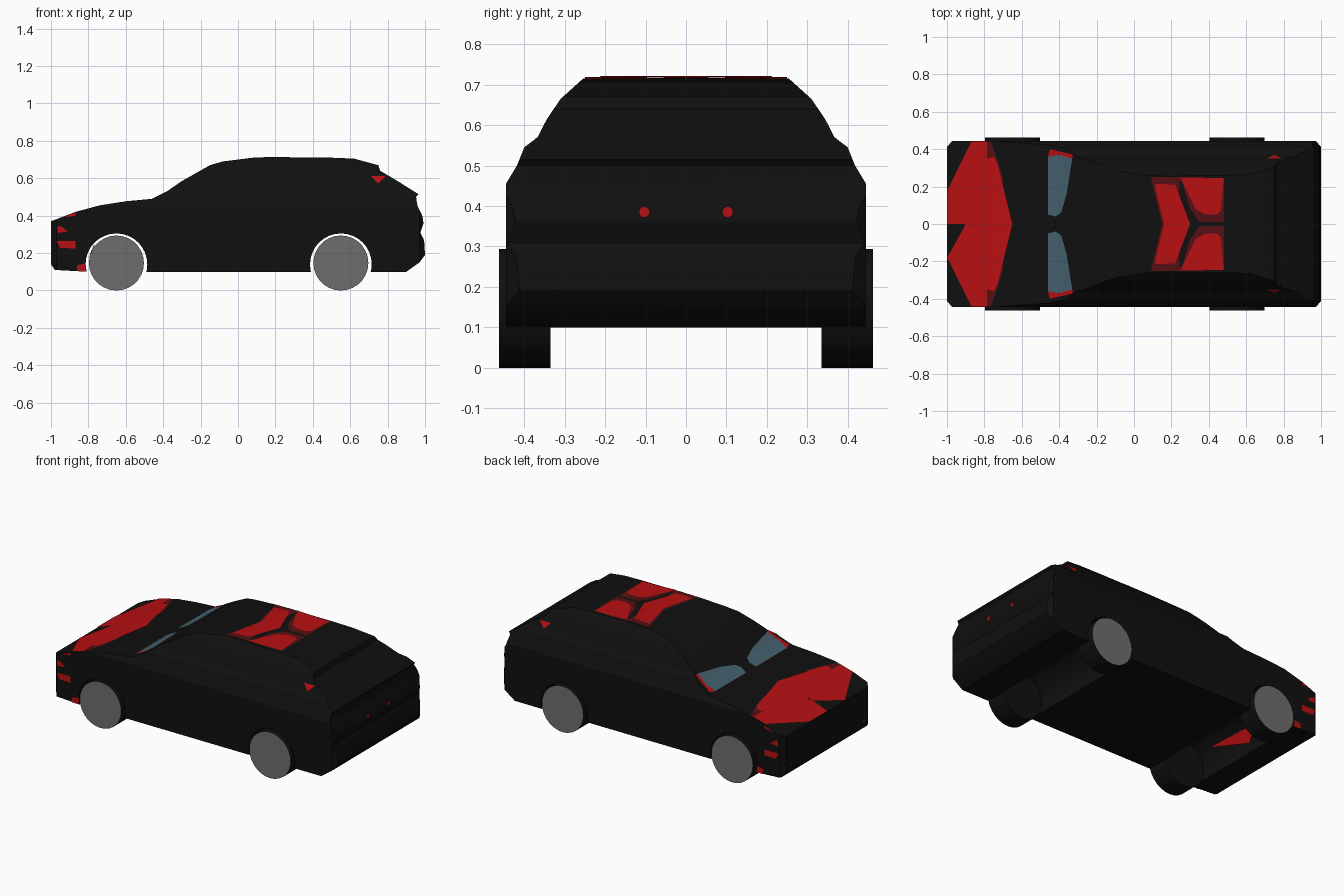
import bpy, bmesh, math
from mathutils import Vector

cube = bpy.data.objects.get("Cube")
if cube:
    bpy.data.objects.remove(cube, do_unlink=True)


def material(name, rgb):
    m = bpy.data.materials.new(name)
    m.use_nodes = True
    m.diffuse_color = (*rgb, 1)
    bsdf = m.node_tree.nodes["Principled BSDF"]
    bsdf.inputs["Base Color"].default_value = (*rgb, 1)
    bsdf.inputs["Roughness"].default_value = 0.6
    return m


BLACK = material("black paint", (0.005, 0.005, 0.005))
RED = material("bright red", (0.48, 0.005, 0.006))
DARK = material("dark red", (0.09, 0.005, 0.006))
GLASS = material("blue grey glass", (0.06, 0.12, 0.155))
GREY = material("wheel grey", (0.155, 0.155, 0.155))

# Upper side outline (x, z) from nose to tail
TOP = [(-1, .37), (-.87, .42), (-.74, .455), (-.6, .477), (-.46, .49), (-.38, .53),
       (-.3, .585), (-.15, .67), (-.08, .69), (.08, .71), (.2, .715), (.35, .71),
       (.5, .71), (.62, .705), (.75, .67), (.76, .64), (.85, .587), (.965, .515)]
TAIL = [(.952, .5), (.96, .45), (.985, .4), (.992, .36), (.975, .31), (.995, .27),
        (1, .19), (.97, .15), (.9, .1)]
# Half width (z, y) of the body at each height
WIDTH = [(.1, .445), (.455, .445), (.5, .418), (.545, .4), (.57, .367), (.615, .344),
         (.665, .31), (.715, .253)]


def lerp(table, t):
    for (a, va), (b, vb) in zip(table, table[1:]):
        if t <= b:
            return va + (vb - va) * (max(t, a) - a) / (b - a)
    return table[-1][1]


def add_object(name, bm, mats):
    me = bpy.data.meshes.new(name)
    bm.to_mesh(me)
    bm.free()
    ob = bpy.data.objects.new(name, me)
    bpy.context.collection.objects.link(ob)
    for m in mats:
        me.materials.append(m)
    return ob


def prism(name, pts, axis, reach):
    """Extrude a closed 2D outline along one axis, both ways from the middle."""
    bm = bmesh.new()

    def place(p, h):
        c = list(p)
        c.insert(axis, h)
        return bm.verts.new(c)
    face = bm.faces.new([place(p, -reach) for p in pts])
    out = bmesh.ops.extrude_face_region(bm, geom=[face])
    move = Vector((0, 0, 0))
    move[axis] = 2 * reach
    bmesh.ops.translate(bm, vec=move, verts=[v for v in out["geom"] if isinstance(v, bmesh.types.BMVert)])
    bmesh.ops.recalc_face_normals(bm, faces=bm.faces)
    return add_object(name, bm, [BLACK])


def activate(ob):
    bpy.ops.object.select_all(action="DESELECT")
    ob.select_set(True)
    bpy.context.view_layer.objects.active = ob


def cut(ob, cutter, operation):
    mod = ob.modifiers.new("cut", "BOOLEAN")
    mod.operation, mod.object, mod.solver = operation, cutter, "EXACT"
    activate(ob)
    bpy.ops.object.modifier_apply(modifier=mod.name)
    bpy.data.objects.remove(cutter, do_unlink=True)


def circle(cx, cz, r, n):
    return [(cx + r * math.cos(2 * math.pi * i / n), cz + r * math.sin(2 * math.pi * i / n))
            for i in range(n)]


# Body: side outline crossed with front outline and plan, then wheel tunnels
body = prism("body", TOP + TAIL + [(-.8, .1), (-.98, .11), (-1, .14)], 1, .6)
front = [(y, z) for z, y in WIDTH] + [(-y, z) for z, y in reversed(WIDTH)]
front = [(y, z + (.05 if z > .7 else -.05 if z < .2 else 0)) for y, z in front]
front[7], front[8] = (.21, .755), (-.21, .755)
cut(body, prism("front_cutter", front, 0, 1.2), "INTERSECT")
corner = [(1.01, .4), (.97, .447)]
plan = corner + [(-x, y) for x, y in reversed(corner)]
plan += [(x, -y) for x, y in reversed(plan)]
cut(body, prism("plan_cutter", plan, 2, 1), "INTERSECT")
WHEEL_X = {"front": -.65, "rear": .55}
for x in WHEEL_X.values():
    cut(body, prism("arch_cutter", circle(x, .14, .165, 32), 1, .7), "DIFFERENCE")
activate(body)
bpy.ops.object.shade_smooth_by_angle(angle=math.radians(25))

# Wheels: dark tread with a grey outer face
for end, x in WHEEL_X.items():
    for side, s in (("left", 1), ("right", -1)):
        wheel = prism(f"{end}_wheel_{side}", circle(x, .147, .147, 28), 1, .0635)
        wheel.data.materials.append(GREY)
        for p in wheel.data.polygons:
            p.material_index = int(p.normal.y * s > .9)
        wheel.location.y = s * .3985
        activate(wheel)
        bpy.ops.object.shade_smooth_by_angle(angle=math.radians(30))


def drape(name, pts, mat, place, axis=0, breaks=()):
    """Lay a flat 2D shape on the body, folded where the body folds."""
    bm = bmesh.new()
    bm.faces.new([bm.verts.new((a, b, 0)) for a, b in pts])
    normal = Vector((0, 0, 0))
    normal[axis] = 1
    for t in breaks:
        bmesh.ops.bisect_plane(bm, geom=bm.verts[:] + bm.edges[:] + bm.faces[:],
                               plane_co=normal * t, plane_no=normal)
    bmesh.ops.triangulate(bm, faces=bm.faces)
    for v in bm.verts:
        v.co = place(v.co.x, v.co.y)
    return add_object(name, bm, [mat])


def on_top(name, pts, mat, lift=.004):
    drape(name, pts, mat, lambda x, y: (x, y, lerp(TOP, x) + lift), 0, [p[0] for p in TOP])


def mirrored(pts):
    return pts + [(x, -y) for x, y in reversed(pts) if y]


def flip(pts):
    return [(x, -y) for x, y in pts]


# Hood graphics
on_top("hood_nose_panel", mirrored([(-.9, 0), (-1, 0), (-.998, .18), (-.87, .44), (-.87, .03)]), RED)
on_top("hood_nose_diamond", mirrored([(-.9, 0), (-.87, .03)]) + [(-.865, 0)], DARK)
on_top("hood_band", mirrored([(-.87, .44), (-.785, .44)]), RED)
on_top("hood_rear_edge", mirrored([(-.785, .44), (-.765, .44), (-.72, .31), (-.7, .24)]), DARK, .003)
on_top("hood_rear_panel", mirrored([(-.785, .35), (-.75, .36), (-.73, .32), (-.65, 0)]), RED, .006)

# Roof graphics
on_top("roof_chevron_edge", mirrored([(.15, 0), (.09, .25), (.25, .25), (.24, .18)]), DARK, .003)
on_top("roof_chevron", mirrored([(.16, 0), (.11, .21), (.13, .215), (.22, .21), (.3, 0)]), RED, .006)
edge = [(.25, .25), (.48, .245), (.48, .01), (.35, .01), (.3, .08)]
pane = [(.245, .25), (.48, .245), (.465, .07), (.44, .05), (.38, .05), (.33, .08)]

# Windscreen panes and their red corners
screen = [(-.46, .05), (-.46, .36), (-.4, .37), (-.33, .35), (-.36, .16), (-.39, .06), (-.42, .04)]
screen_tip = [(-.45, .4), (-.46, .36), (-.4, .37), (-.33, .35), (-.33, .372)]

# Side strips (x, z)
strips = {
    "headlight_strip": [(-.965, .345), (-.94, .34), (-.91, .315), (-.965, .308)],
    "bumper_strip": [(-.97, .265), (-.87, .265), (-.87, .225), (-.95, .227)],
    "skirt_patch": [(-.86, .135), (-.815, .145), (-.81, .103), (-.86, .103)],
    "hood_side_patch": [(-.94, .39), (-.87, .417), (-.87, .4)],
    "pillar_triangle": [(.71, .612), (.79, .612), (.75, .573)],
}

for side, s in (("left", 1), ("right", -1)):
    turn = (lambda p: p) if s > 0 else flip
    on_top(f"roof_pane_edge_{side}", turn(edge), DARK, .003)
    on_top(f"roof_pane_{side}", turn(pane), RED, .006)
    on_top(f"windscreen_{side}", turn(screen), GLASS)
    on_top(f"windscreen_corner_{side}", turn(screen_tip), RED)
    for name, pts in strips.items():
        drape(f"{name}_{side}", pts, RED,
              lambda x, z: (x, s * (lerp(WIDTH, z) + .004), z), 1, [p[0] for p in WIDTH])
    # Round red tail reflectors and small nose marks
    drape(f"tail_reflector_{side}", circle(s * .103, .385, .014, 10), RED,
          lambda y, z: (.994, y, z))
    drape(f"nose_mark_{side}", circle(s * .37, .17, .014, 4), RED,
          lambda y, z: (-1.0, y, z))

# Red panel on the front wall of the front wheel tunnel
drape("tunnel_panel", [(-.24, .25), (.16, .24), (.06, .16)], RED,
      lambda y, z: (-.647 - math.sqrt(.16 ** 2 - (z - .14) ** 2), y, z))
